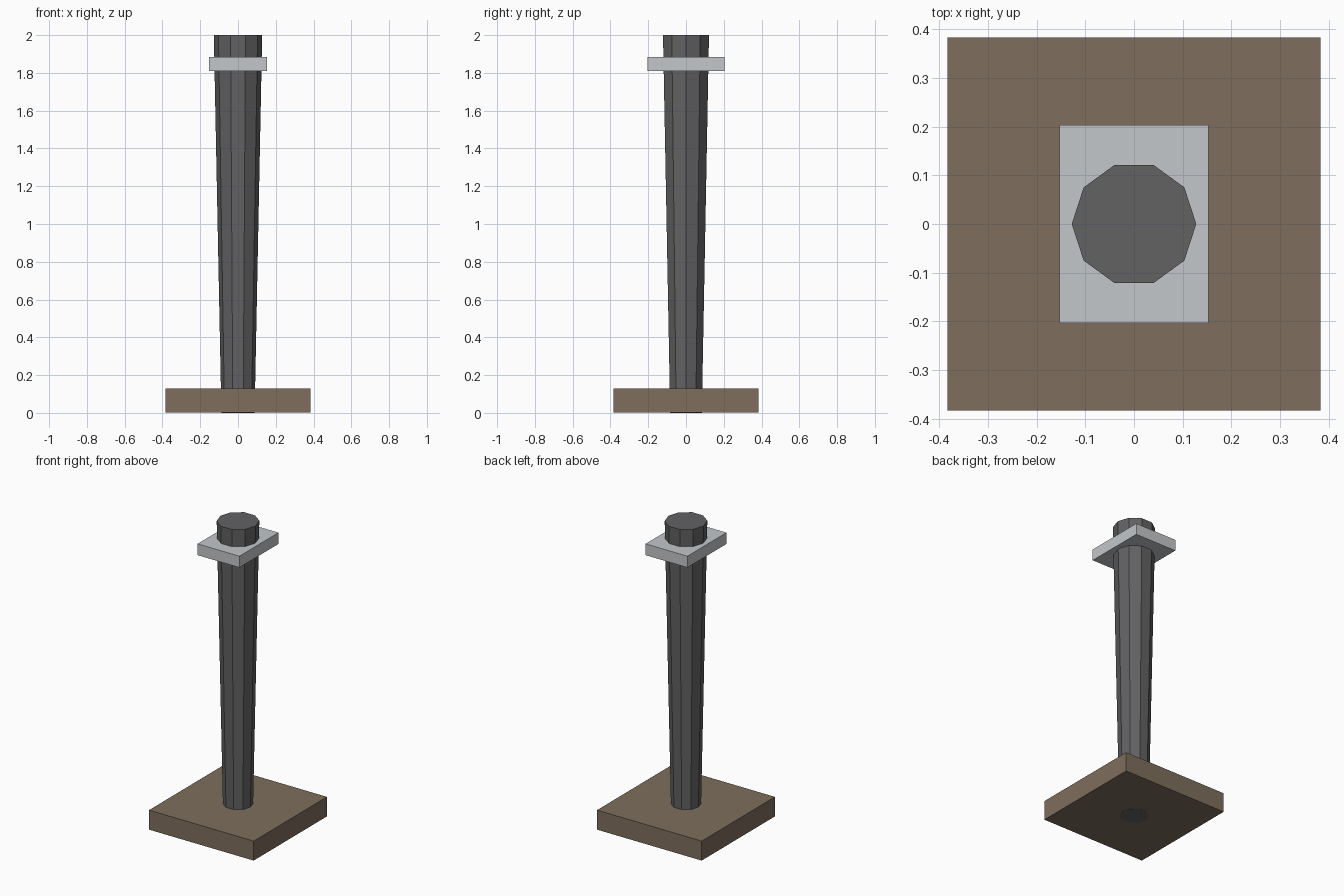
import bpy

cube = bpy.data.objects.get("Cube")
if cube:
    bpy.data.objects.remove(cube, do_unlink=True)


def material(name, color):
    mat = bpy.data.materials.new(name)
    mat.use_nodes = True
    rgba = (*color, 1.0)
    mat.diffuse_color = rgba
    mat.node_tree.nodes["Principled BSDF"].inputs["Base Color"].default_value = rgba
    return mat


def finish(name, mat):
    obj = bpy.context.object
    obj.name = obj.data.name = name
    obj.data.materials.append(mat)
    return obj


def slab(name, width, depth, bottom, top, mat):
    bpy.ops.mesh.primitive_cube_add(size=1, location=(0, 0, (bottom + top) / 2))
    bpy.context.object.scale = (width, depth, top - bottom)
    bpy.ops.object.transform_apply(location=False, rotation=False, scale=True)
    return finish(name, mat)


brown = material("brown wood", (0.209, 0.156, 0.109))
dark_grey = material("dark grey", (0.122, 0.122, 0.127))
light_grey = material("light grey", (0.546, 0.571, 0.591))

# Square foot, a hair above the ground so the pole end shows underneath
slab("base", 0.766, 0.766, 0.001, 0.13, brown)

# Ten-sided pole, wider at the top, with a corner on the x axis
bpy.ops.mesh.primitive_cone_add(vertices=10, radius1=0.088, radius2=0.128,
                                depth=2, location=(0, 0, 1))
pole = finish("pole", dark_grey)
pole.rotation_euler.z = 3.14159 / 2
bpy.ops.object.transform_apply(location=False, rotation=True, scale=False)

# Flat collar near the top
slab("collar", 0.306, 0.408, 1.81, 1.885, light_grey)
